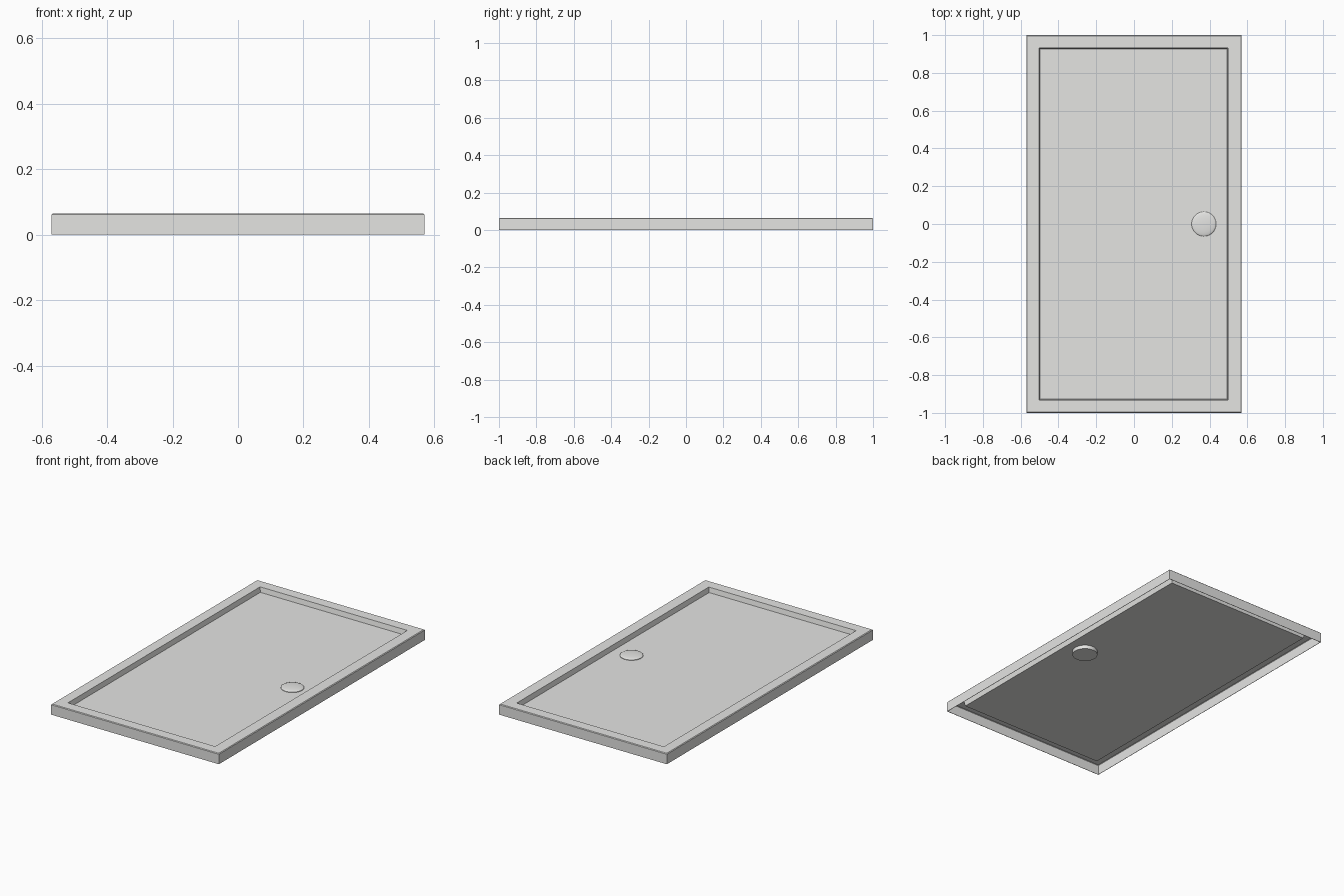
import bpy, bmesh, math

cube = bpy.data.objects.get("Cube")
if cube:
    bpy.data.objects.remove(cube, do_unlink=True)

FLOOR, TOP, SKIN = 0.035, 0.065, 0.003

grey = bpy.data.materials.new("warm_light_grey")
colour = (0.78, 0.78, 0.765, 1)
grey.diffuse_color = colour
grey.use_nodes = True
grey.node_tree.nodes["Principled BSDF"].inputs["Base Color"].default_value = colour


def finish(name, bm, smooth=False):
    bmesh.ops.recalc_face_normals(bm, faces=bm.faces)
    mesh = bpy.data.meshes.new(name)
    bm.to_mesh(mesh)
    bm.free()
    mesh.materials.append(grey)
    obj = bpy.data.objects.new(name, mesh)
    bpy.context.collection.objects.link(obj)
    if smooth:
        bpy.ops.object.select_all(action='DESELECT')
        obj.select_set(True)
        bpy.context.view_layer.objects.active = obj
        bpy.ops.object.shade_smooth_by_angle(angle=math.radians(35))
    return obj


def bridge(bm, lower, upper):
    n = len(lower)
    for i in range(n):
        j = (i + 1) % n
        bm.faces.new((lower[i], lower[j], upper[j], upper[i]))


# Tray: rectangular rings from skirt foot, over the rim, down into the basin
def rectangle(bm, x0, x1, y, z):
    return [bm.verts.new(p) for p in
            ((x0, -y, z), (x1, -y, z), (x1, y, z), (x0, y, z))]


bm = bmesh.new()
rings = [rectangle(bm, *r) for r in (
    (-0.57, 0.57, 1.0, 0),
    (-0.57, 0.57, 1.0, TOP - 0.004),
    (-0.566, 0.566, 0.996, TOP),
    (-0.503, 0.498, 0.933, TOP),
    (-0.497, 0.492, 0.927, FLOOR))]
for a, b in zip(rings, rings[1:]):
    bridge(bm, a, b)
bm.faces.new(rings[-1])
tray = finish("shower_tray", bm)
shell = tray.modifiers.new("thin_shell", 'SOLIDIFY')
shell.thickness = SKIN
shell.offset = -1


# Drain parts: round profiles closed at both ends
def turned(name, profile, centre, sides=40):
    bm = bmesh.new()
    circles = []
    for r, z in profile:
        circles.append([bm.verts.new((centre + r * math.cos(math.tau * i / sides),
                                      r * math.sin(math.tau * i / sides), z))
                        for i in range(sides)])
    for a, b in zip(circles, circles[1:]):
        bridge(bm, a, b)
    bm.faces.new(circles[0])
    bm.faces.new(circles[-1])
    return finish(name, bm, smooth=True)


dome = [(0.065 * math.cos(t), FLOOR + 0.003 + 0.009 * math.sin(t))
        for t in (math.radians(a) for a in range(0, 88, 12))]
turned("drain_cap", [(0.065, FLOOR - 0.001)] + dome, 0.37)
turned("drain_cup", [(0.072, 0.01), (0.072, FLOOR - 0.001)], 0.37)
